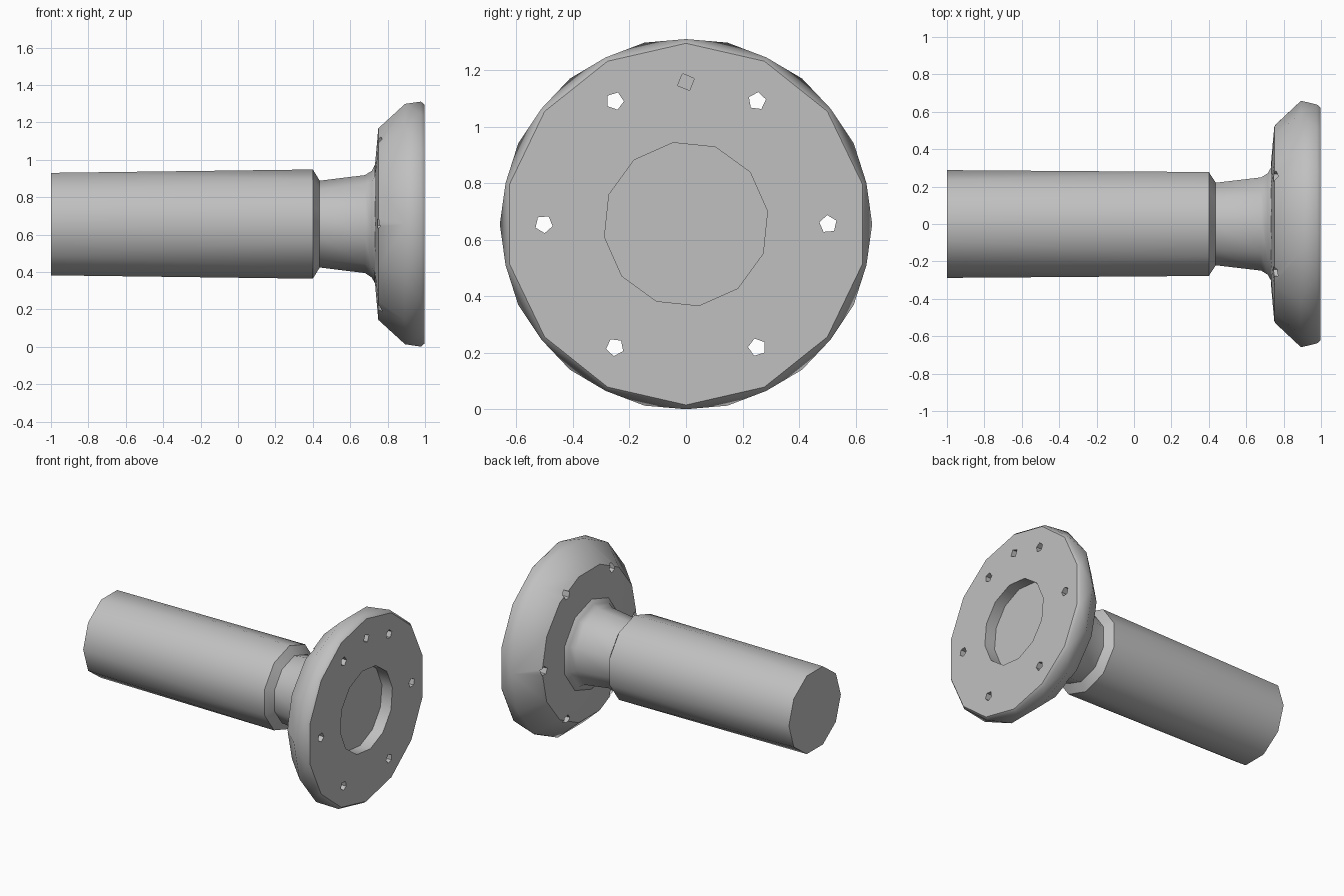
import bpy, bmesh, math
from mathutils import Matrix, Vector

if "Cube" in bpy.data.objects:
    bpy.data.objects.remove(bpy.data.objects["Cube"])

AXIS_Z = 0.656

steel = bpy.data.materials.new("grey steel")
steel.use_nodes = True
colour = (0.53, 0.53, 0.53, 1)
steel.diffuse_color = colour
steel.node_tree.nodes["Principled BSDF"].inputs["Base Color"].default_value = colour


def make_object(name, bm):
    bmesh.ops.recalc_face_normals(bm, faces=bm.faces)
    mesh = bpy.data.meshes.new(name)
    bm.to_mesh(mesh)
    bm.free()
    mesh.materials.append(steel)
    ob = bpy.data.objects.new(name, mesh)
    bpy.context.collection.objects.link(ob)
    return ob


def lathe(name, rows, sides):
    """Rings (x, radius, turn in steps) about the long axis, capped at both ends."""
    bm = bmesh.new()
    rings = []
    for x, r, turn in rows:
        ring = []
        for i in range(sides):
            a = math.tau * (i + turn) / sides
            ring.append(bm.verts.new((x, r * math.cos(a), AXIS_Z + r * math.sin(a))))
        rings.append(ring)
    for (lo, hi), (ra, rb) in zip(zip(rings, rings[1:]), zip(rows, rows[1:])):
        for i in range(sides):
            j = (i + 1) % sides
            if ra[2] == rb[2]:
                bm.faces.new((lo[i], lo[j], hi[j], hi[i]))
            elif ra[2] < rb[2]:
                bm.faces.new((lo[i], lo[j], hi[i]))
                bm.faces.new((lo[j], hi[j], hi[i]))
            else:
                bm.faces.new((lo[i], lo[j], hi[j]))
                bm.faces.new((lo[i], hi[j], hi[i]))
    bm.faces.new(rings[0])
    bm.faces.new(rings[-1])
    return make_object(name, bm)


def smooth(ob):
    bpy.ops.object.select_all(action='DESELECT')
    ob.select_set(True)
    bpy.context.view_layer.objects.active = ob
    bpy.ops.object.shade_smooth_by_angle(angle=math.radians(38))


def cut(ob, cutter):
    mod = ob.modifiers.new("cut", 'BOOLEAN')
    mod.operation = 'DIFFERENCE'
    mod.solver = 'EXACT'
    mod.object = cutter
    cutter.hide_render = True
    bpy.context.view_layer.objects.active = ob
    bpy.ops.object.modifier_apply(modifier=mod.name)
    bpy.data.objects.remove(cutter)


# Shaft with a chamfered end, narrow neck and flared fillet
shaft = lathe("shaft_and_neck", [
    (-1.0, 0.288, 0), (0.40, 0.292, 0.5), (0.437, 0.232, 0.5),
    (0.68, 0.262, 0.5), (0.715, 0.285, 0.5), (0.731, 0.315, 0.5),
    (0.76, 0.33, 0.5)], 10)

# Flange disc with a bevelled back
flange = lathe("flange", [
    (0.732, 0.32, 0), (0.75, 0.525, 0), (0.893, 0.659, 0),
    (0.978, 0.655, 0.5), (0.996, 0.64, 0.5)], 14)

# Round recess in the flange face
cut(flange, lathe("recess_cutter", [(0.915, 0.292, 0.3), (1.1, 0.292, 0.3)], 12))

# Six through holes in a circle, without the top, plus a blind hole at the top
bm = bmesh.new()
holes = [(math.radians(60 * i), 5, 0.6) for i in range(6)]
holes.append((math.radians(90), 4, 0.92))
for angle, sides, start in holes:
    centre = Vector(((start + 1.1) / 2, 0.503 * math.cos(angle),
                     AXIS_Z + 0.503 * math.sin(angle)))
    bmesh.ops.create_cone(
        bm, cap_ends=True, segments=sides, radius1=0.032, radius2=0.032,
        depth=1.1 - start,
        matrix=Matrix.Translation(centre) @ Matrix.Rotation(angle + 0.4, 4, 'X')
        @ Matrix.Rotation(math.pi / 2, 4, 'Y'))
cut(flange, make_object("hole_cutter", bm))

for part in (shaft, flange):
    smooth(part)
